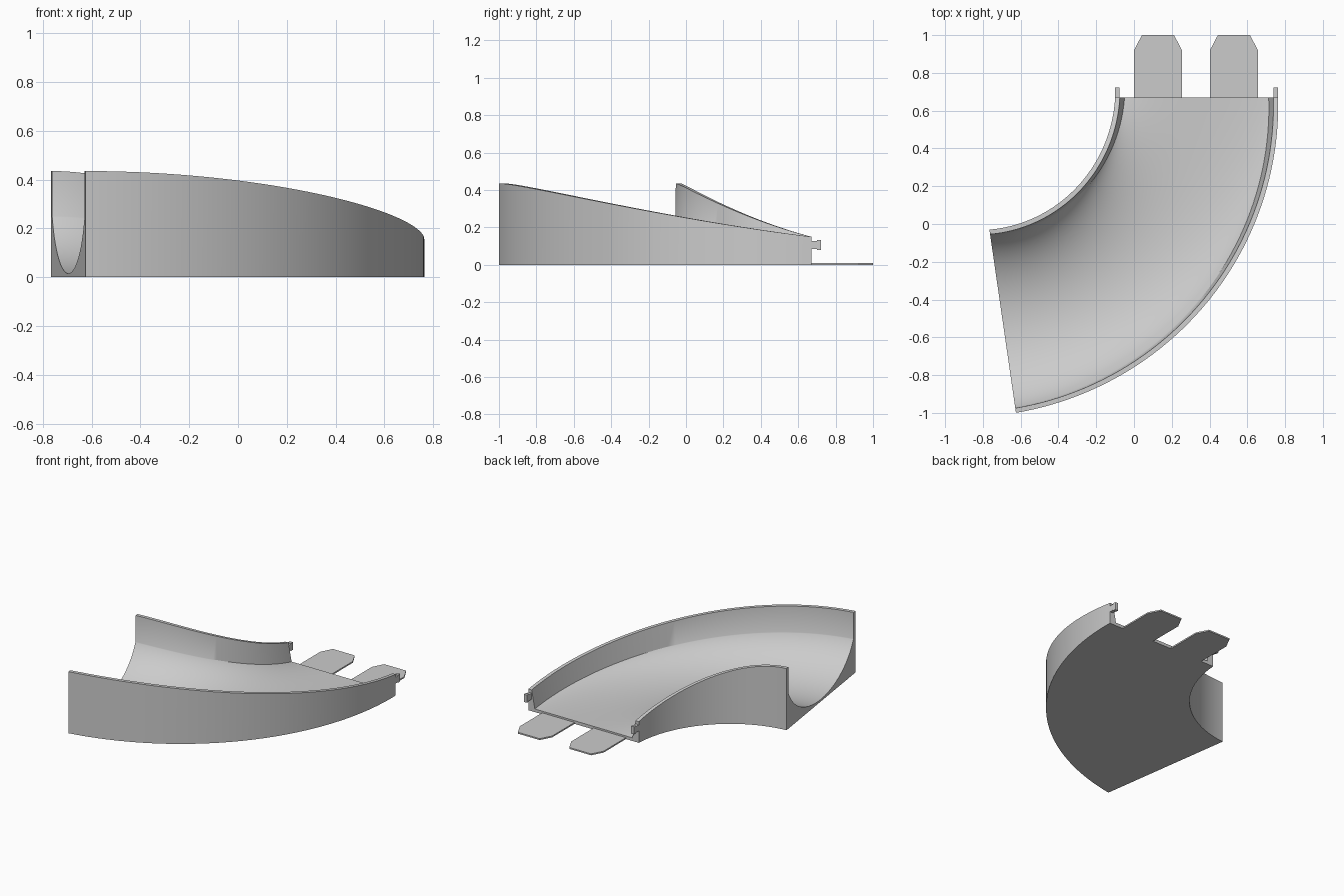
import bpy, bmesh, math

cube = bpy.data.objects.get("Cube")
if cube:
    bpy.data.objects.remove(cube, do_unlink=True)

# One plain grey for every part
grey = bpy.data.materials.new("plain grey")
grey.use_nodes = True
colour = (0.6, 0.6, 0.6, 1)
grey.diffuse_color = colour
grey.node_tree.nodes["Principled BSDF"].inputs["Base Color"].default_value = colour

CX, CY = -0.867, 0.67          # centre of the bend, also the straight end line
SWEEP = math.radians(81.75)
STEPS, FLOOR_STEPS = 48, 32


def lerp(a, b, t):
    return a + (b - a) * t


def ease(t):
    """Climb along the bend, levelling off at the high end."""
    return t**3 - 2 * t**2 + t + 3 * t**2 - 2 * t**3


def finish(name, bm, smooth=False):
    bmesh.ops.recalc_face_normals(bm, faces=bm.faces)
    mesh = bpy.data.meshes.new(name)
    bm.to_mesh(mesh)
    bm.free()
    mesh.materials.append(grey)
    obj = bpy.data.objects.new(name, mesh)
    bpy.context.collection.objects.link(obj)
    if smooth:
        bpy.ops.object.select_all(action='DESELECT')
        obj.select_set(True)
        bpy.context.view_layer.objects.active = obj
        bpy.ops.object.shade_smooth_by_angle(angle=math.radians(30))
    return obj


def section(t):
    """Closed (radius, height) outline of the channel at position t."""
    inner, outer = lerp(0.767, 0.707, t), lerp(1.63, 1.687, t)
    rim = lerp(0.15, 0.435, ease(t))
    low = lerp(0.022, 0.015, t)
    lift = 0.235 * ease(t)
    foot = lerp(0.05, 0.028, t)
    lip = 0.025
    mid, half = (inner + outer) / 2, (outer - inner) / 2 - foot
    k = 0.95
    pts = [(inner, 0), (inner, rim), (inner + lip, rim)]
    for i in range(FLOOR_STEPS + 1):
        # Cosine spacing puts more points at the steep edges
        u = -math.cos(math.pi * i / FLOOR_STEPS)
        bowl = (1 - math.sqrt(1 - (k * u)**2)) / (1 - math.sqrt(1 - k * k))
        pts.append((mid + u * half, low + lift * bowl))
    return pts + [(outer - lip, rim), (outer, rim), (outer, 0)]


# Curved channel, swept from the shallow end to the deep end
bm = bmesh.new()
rings = []
for s in range(STEPS + 1):
    t = s / STEPS
    a = -SWEEP * t
    rings.append([bm.verts.new((CX + r * math.cos(a), CY + r * math.sin(a), z))
                  for r, z in section(t)])
for ra, rb in zip(rings, rings[1:]):
    for i in range(len(ra)):
        j = (i + 1) % len(ra)
        bm.faces.new((ra[i], ra[j], rb[j], rb[i]))
bm.faces.new(rings[0])
bm.faces.new(rings[-1])
finish("curved_channel", bm, smooth=True)


def prism(name, outline, axis, start, depth):
    """Extrude a flat outline along x or z."""
    bm = bmesh.new()
    if axis == 'z':
        verts = [bm.verts.new((a, b, start)) for a, b in outline]
        move = (0, 0, depth)
    else:
        verts = [bm.verts.new((start, a, b)) for a, b in outline]
        move = (depth, 0, 0)
    face = bm.faces.new(verts)
    top = bmesh.ops.extrude_face_region(bm, geom=[face])["geom"]
    bmesh.ops.translate(bm, vec=move,
                        verts=[v for v in top if isinstance(v, bmesh.types.BMVert)])
    finish(name, bm)


# Flat joining tongues with clipped corners
for name, x in (("right_tongue", 0.0), ("left_tongue", 0.402)):
    w = 0.254
    prism(name, [(x, CY), (x + w, CY), (x + w, 0.92), (x + w - 0.042, 1.0),
                 (x + 0.042, 1.0), (x, 0.92)], 'z', 0, 0.01)

# Small headed pegs on the wall ends
for name, x in (("right_peg", -0.1), ("left_peg", 0.738)):
    neck, head, z = 0.022, 0.027, 0.106
    prism(name, [(CY, z - neck), (CY + 0.03, z - neck), (CY + 0.03, z - head),
                 (CY + 0.052, z - head), (CY + 0.052, z + head),
                 (CY + 0.03, z + head), (CY + 0.03, z + neck), (CY, z + neck)],
          'x', x, 0.024)
